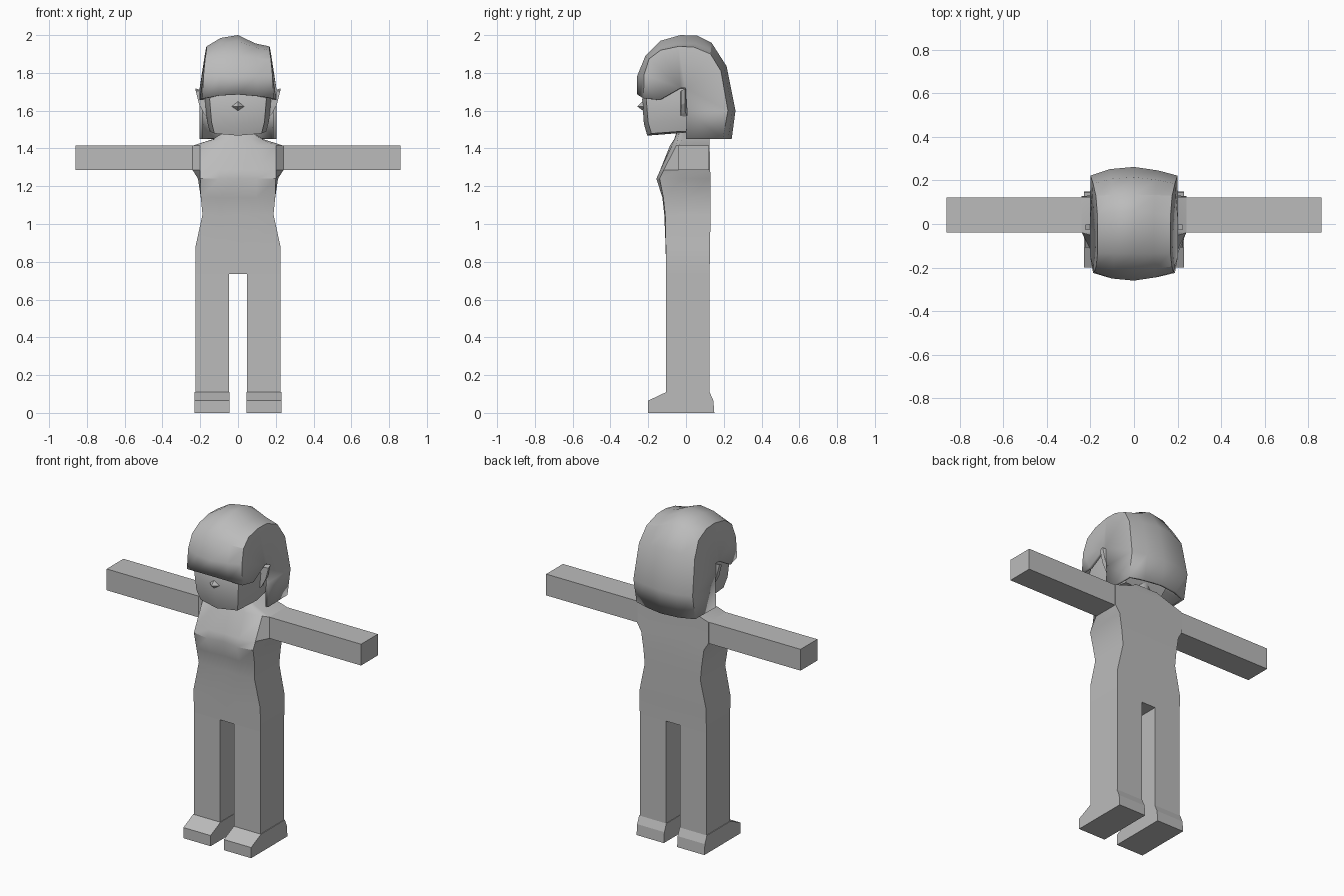
import bpy, bmesh, math

if "Cube" in bpy.data.objects:
    bpy.data.objects.remove(bpy.data.objects["Cube"])

grey = bpy.data.materials.new("plain grey")
grey.diffuse_color = (0.5, 0.5, 0.5, 1)
grey.use_nodes = True
grey.node_tree.nodes["Principled BSDF"].inputs["Base Color"].default_value = grey.diffuse_color


def make(name, verts, faces, smooth=None, solid=0):
    bm = bmesh.new()
    vs = [bm.verts.new(v) for v in verts]
    for f in faces:
        bm.faces.new([vs[i] for i in f])
    bmesh.ops.remove_doubles(bm, verts=bm.verts, dist=0.0005)
    bmesh.ops.triangulate(bm, faces=[f for f in bm.faces if len(f.verts) > 4])
    bmesh.ops.recalc_face_normals(bm, faces=bm.faces)
    me = bpy.data.meshes.new(name)
    bm.to_mesh(me)
    bm.free()
    me.materials.append(grey)
    ob = bpy.data.objects.new(name, me)
    bpy.context.collection.objects.link(ob)
    if solid:
        m = ob.modifiers.new("thickness", 'SOLIDIFY')
        m.thickness = solid
        m.offset = -1
    if smooth:
        bpy.ops.object.select_all(action='DESELECT')
        bpy.context.view_layer.objects.active = ob
        ob.select_set(True)
        bpy.ops.object.shade_smooth_by_angle(angle=math.radians(smooth))
    return ob


def loft(name, rings, smooth=None, caps=True):
    n = len(rings[0])
    verts = [p for r in rings for p in r]
    faces = [(k * n + i, k * n + (i + 1) % n, (k + 1) * n + (i + 1) % n, (k + 1) * n + i)
             for k in range(len(rings) - 1) for i in range(n)]
    if caps:
        faces += [tuple(range(n)), tuple(range(len(verts) - n, len(verts)))]
    return make(name, verts, faces, smooth)


def box(name, x0, x1, y0, y1, z0, z1):
    return loft(name, [[(x0, y0, z), (x1, y0, z), (x1, y1, z), (x0, y1, z)] for z in (z0, z1)])


def mirror_ring(half):
    """Close a right-hand half ring, first and last points on the centre line."""
    return half + [(-x, y, z) for x, y, z in half[-2:0:-1]]


# Legs, feet and arms
foot_side = [(-.2, 0), (.15, 0), (.145, .065), (.125, .11), (-.105, .11), (-.2, .065)]
for s, side in ((1, "right"), (-1, "left")):
    box(side + "_leg", s * .048, s * .225, -.105, .125, .10, .74)
    loft(side + "_foot", [[(s * x, y, z) for y, z in foot_side] for x in (.045, .229)])
    box(side + "_arm", s * .2, s * .86, -.04, .122, 1.285, 1.415)

# Torso: z, centre y, bust y, front edge x y, side x y, back x y
torso = [
    (.735, -.105, -.105, .225, -.105, .225, .0, .225, .125),
    (.88, -.108, -.108, .225, -.107, .225, .0, .225, .127),
    (1.05, -.112, -.115, .188, -.11, .188, .0, .188, .13),
    (1.14, -.118, -.125, .197, -.12, .197, .0, .197, .13),
    (1.24, -.142, -.157, .2, -.14, .212, -.02, .212, .13),
    (1.285, -.132, -.137, .2, -.118, .24, -.04, .24, .128),
    (1.415, -.085, -.075, .2, -.052, .24, -.04, .24, .125),
    (1.45, -.062, -.06, .12, -.045, .13, -.02, .13, .125),
    (1.485, -.05, -.048, .075, -.035, .08, .0, .075, .11),
]
rings = []
for z, cy, my, ex, ey, sx, sy, bx, by in torso:
    rings.append(mirror_ring([(0, cy, z), (ex * .5, my, z), (ex, ey, z),
                              (sx, sy, z), (bx, by, z), (0, by, z)]))
loft("torso", rings, 35)

# Neck
loft("neck", [[(.07 * math.cos(a * math.pi / 4), .035 + .07 * math.sin(a * math.pi / 4), z)
               for a in range(8)] for z in (1.44, 1.56)], 50)

# Head: z at chin, z at cheek, front y, front x, cheek x, back y
head = [
    (1.468, 1.49, -.195, .125, .15, .08),
    (1.53, 1.55, -.213, .14, .165, .12),
    (1.66, 1.66, -.222, .15, .175, .16),
    (1.82, 1.82, -.17, .12, .15, .15),
    (1.9, 1.9, -.1, .06, .08, .1),
]
rings = []
for zc, zs, fy, fx, sx, by in head:
    rings.append(mirror_ring([(0, fy - .01, zc), (fx, fy + .012, (zc + zs) / 2), (sx, -.03, zs),
                              (sx * .85, by, zs), (0, by, zs)]))
loft("head", rings, 25)

# Nose
make("nose", [(0, -.258, 1.622), (-.035, -.222, 1.622), (0, -.225, 1.655),
              (.035, -.222, 1.622), (0, -.222, 1.595)],
     [(0, 1, 2), (0, 2, 3), (0, 3, 4), (0, 4, 1), (1, 2, 3, 4)])

# Ears: thin wedges flaring outward at the top
for s, side in ((1, "right"), (-1, "left")):
    loft(side + "_ear", [[(s * .165, -.03, z0), (s * x, -.026, z1), (s * x, -.004, z1 + .012),
                          (s * .165, .01, z0)]
                         for z0, x, z1 in ((1.57, .178, 1.58), (1.62, .205, 1.63), (1.7, .224, 1.705))])

# Hair: crest y z, side edge y z, side edge x, listed from fringe over the top to the nape
hair = [
    (-.258, 1.685, -.225, 1.665, .188), (-.26, 1.78, -.222, 1.79, .182),
    (-.215, 1.89, -.195, 1.875, .174), (-.135, 1.97, -.135, 1.92, .167),
    (-.03, 2.0, -.04, 1.94, .167), (.06, 1.997, .04, 1.937, .168),
    (.135, 1.96, .13, 1.90, .175), (.215, 1.835, .185, 1.81, .188),
    (.262, 1.6, .222, 1.6, .2), (.242, 1.45, .195, 1.45, .198),
]
# Lower outline of the side panels: behind the ear and along the temple
temple = [(0, 1.45), (.005, 1.6), (-.002, 1.72), (-.03, 1.72), (-.14, 1.657)]
columns = [(-1, 0), (-.55, .75), (0, 1), (.55, .6), (1, 0)]
verts, faces = [], []
for cy, cz, ey, ez, ex in hair:
    for t, w in columns:
        # The parting sinks the crown on the right half
        top = max(0, (cz - 1.85) / .15)
        dip = .02 * top if t == .55 else 0
        verts.append((t * ex, ey + (cy - ey) * w, ez + (cz - ez) * w - dip))
n = len(columns)
for i in range(len(hair) - 1):
    for j in range(n - 1):
        a = i * n + j
        faces.append((a, a + 1, a + n + 1, a + n))
for s, col in ((-1, 0), (1, n - 1)):
    start = len(verts)
    verts += [(s * .203, y, z) for y, z in temple]
    faces.append(tuple(i * n + col for i in range(len(hair)))
                 + tuple(range(start, start + len(temple))))
make("hair", verts, faces, 32, solid=.018)
